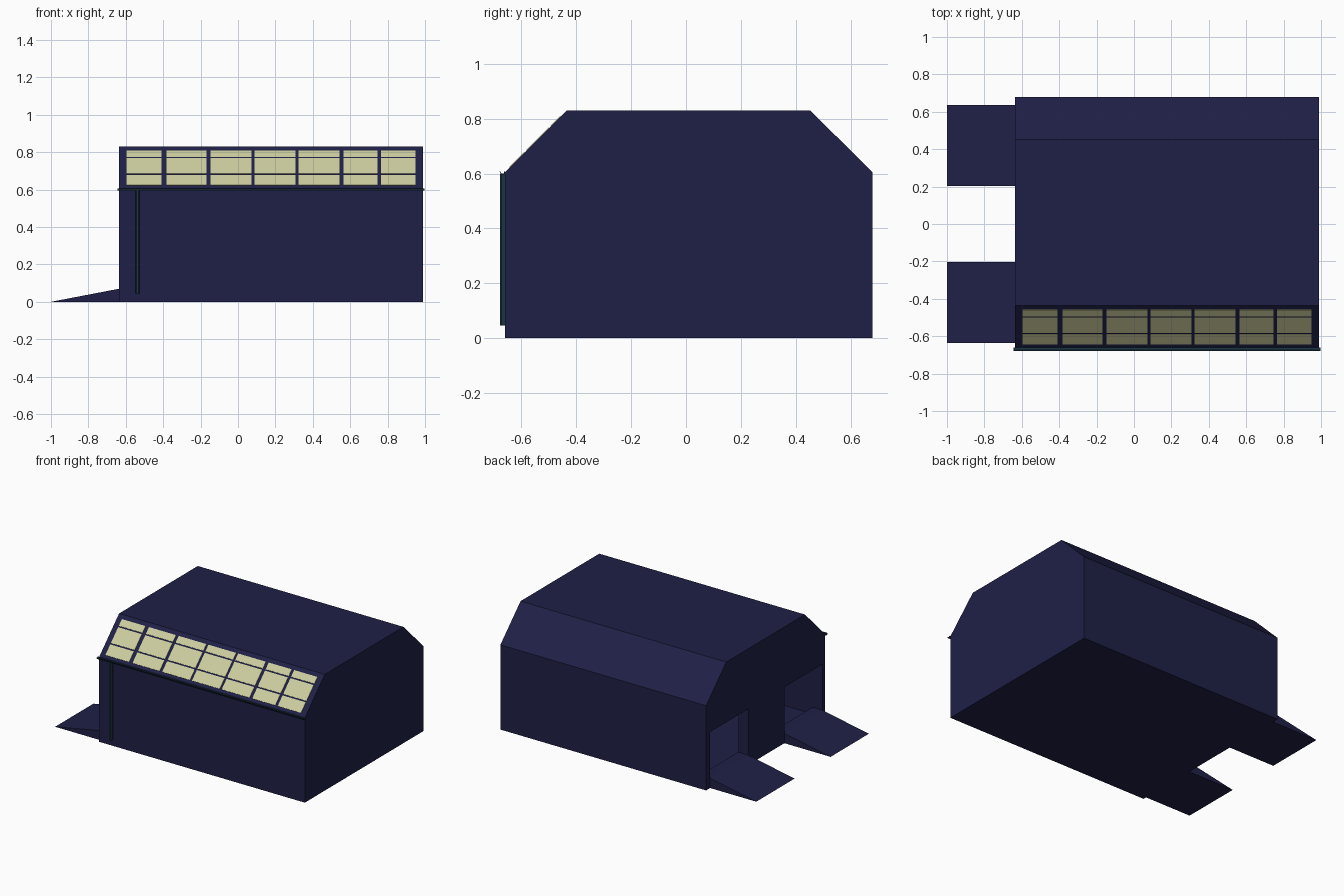
import bpy

if "Cube" in bpy.data.objects:
    bpy.data.objects.remove(bpy.data.objects["Cube"])


def material(name, rgb):
    m = bpy.data.materials.new(name)
    m.diffuse_color = (*rgb, 1)
    m.use_nodes = True
    m.node_tree.nodes["Principled BSDF"].inputs["Base Color"].default_value = m.diffuse_color
    return m


NAVY = material("navy_paint", (0.0135, 0.0145, 0.062))
GLASS = material("pale_glass", (0.60, 0.61, 0.34))
TEAL = material("gutter_teal", (0.012, 0.035, 0.055))


def prism(name, profile, a0, a1, place, mat=None):
    """Extrude a 2D profile between a0 and a1; place maps (a, u, v) to xyz."""
    n = len(profile)
    verts = [place(a, u, v) for a in (a0, a1) for u, v in profile]
    faces = [tuple(range(n))[::-1], tuple(range(n, 2 * n))]
    faces += [(i, (i + 1) % n, n + (i + 1) % n, n + i) for i in range(n)]
    me = bpy.data.meshes.new(name)
    me.from_pydata(verts, [], faces)
    ob = bpy.data.objects.new(name, me)
    bpy.context.collection.objects.link(ob)
    if mat:
        me.materials.append(mat)
    bpy.context.view_layer.objects.active = ob
    ob.select_set(True)
    bpy.ops.object.mode_set(mode='EDIT')
    bpy.ops.mesh.select_all(action='SELECT')
    bpy.ops.mesh.normals_make_consistent(inside=False)
    bpy.ops.object.mode_set(mode='OBJECT')
    ob.select_set(False)
    return ob


def along_x(a, u, v):
    return (a, u, v)


def along_y(a, u, v):
    return (u, a, v)


def along_z(a, u, v):
    return (u, v, a)


def cut(target, cutter):
    mod = target.modifiers.new("cut", 'BOOLEAN')
    mod.operation = 'DIFFERENCE'
    mod.solver = 'EXACT'
    mod.object = cutter
    bpy.context.view_layer.objects.active = target
    bpy.ops.object.modifier_apply(modifier=mod.name)
    bpy.data.objects.remove(cutter, do_unlink=True)


X0, X1 = -0.635, 0.99
EAVE, TOP = 0.605, 0.83

# Hollow hall with sloped shoulders
outer = [(-0.66, 0), (0.68, 0), (0.68, EAVE), (0.453, TOP), (-0.435, TOP), (-0.66, EAVE)]
inner = [(-0.64, 0.02), (0.66, 0.02), (0.66, 0.595), (0.445, 0.81), (-0.427, 0.81), (-0.64, 0.595)]
hall = prism("hall", outer, X0, X1, along_x, NAVY)
cut(hall, prism("interior_cutter", inner, X0 + 0.08, X1 - 0.02, along_x, NAVY))

# Two doorways in the left end, each with a ramp
for side, label in ((-1, "front"), (1, "back")):
    a, b = sorted((side * 0.203, side * 0.635))
    door = [(a, 0.07), (b, 0.07), (b, 0.40), (a, 0.40)]
    cut(hall, prism("door_cutter", door, X0 - 0.1, X0 + 0.12, along_x, NAVY))
    prism(label + "_ramp", [(-1, 0), (X0, 0), (X0, 0.07)], a, b, along_y, NAVY)

# Skylight panes on the front slope, three rows per column
columns = [(-0.596, -0.409), (-0.382, -0.168), (-0.147, 0.072), (0.088, 0.307),
           (0.323, 0.542), (0.564, 0.746), (0.765, 0.949)]
rows = [(0.622, 0.677), (0.684, 0.766), (0.773, 0.808)]


def slope_y(z):
    return -0.66 + (z - EAVE)


for c, (xa, xb) in enumerate(columns):
    for r, (za, zb) in enumerate(rows):
        d = 0.002
        pane = [(slope_y(za) + d, za - d), (slope_y(zb) + d, zb - d),
                (slope_y(zb) - d, zb + d), (slope_y(za) - d, za + d)]
        prism(f"skylight_pane_{c + 1}_{r + 1}", pane, xa, xb, along_x, GLASS)

# Gutter trough and downpipe on the front wall
trough = [(-0.66, 0.607), (-0.66, 0.596), (-0.675, 0.596), (-0.68, 0.607),
          (-0.677, 0.607), (-0.673, 0.6), (-0.664, 0.6), (-0.664, 0.607)]
prism("gutter", trough, X0 - 0.008, X1 + 0.008, along_x, TEAL)
pipe = [(-0.548, -0.66), (-0.548, -0.673), (-0.542, -0.679), (-0.532, -0.679),
        (-0.526, -0.673), (-0.526, -0.66)]
prism("downpipe", pipe, 0.045, 0.598, along_z, TEAL)
